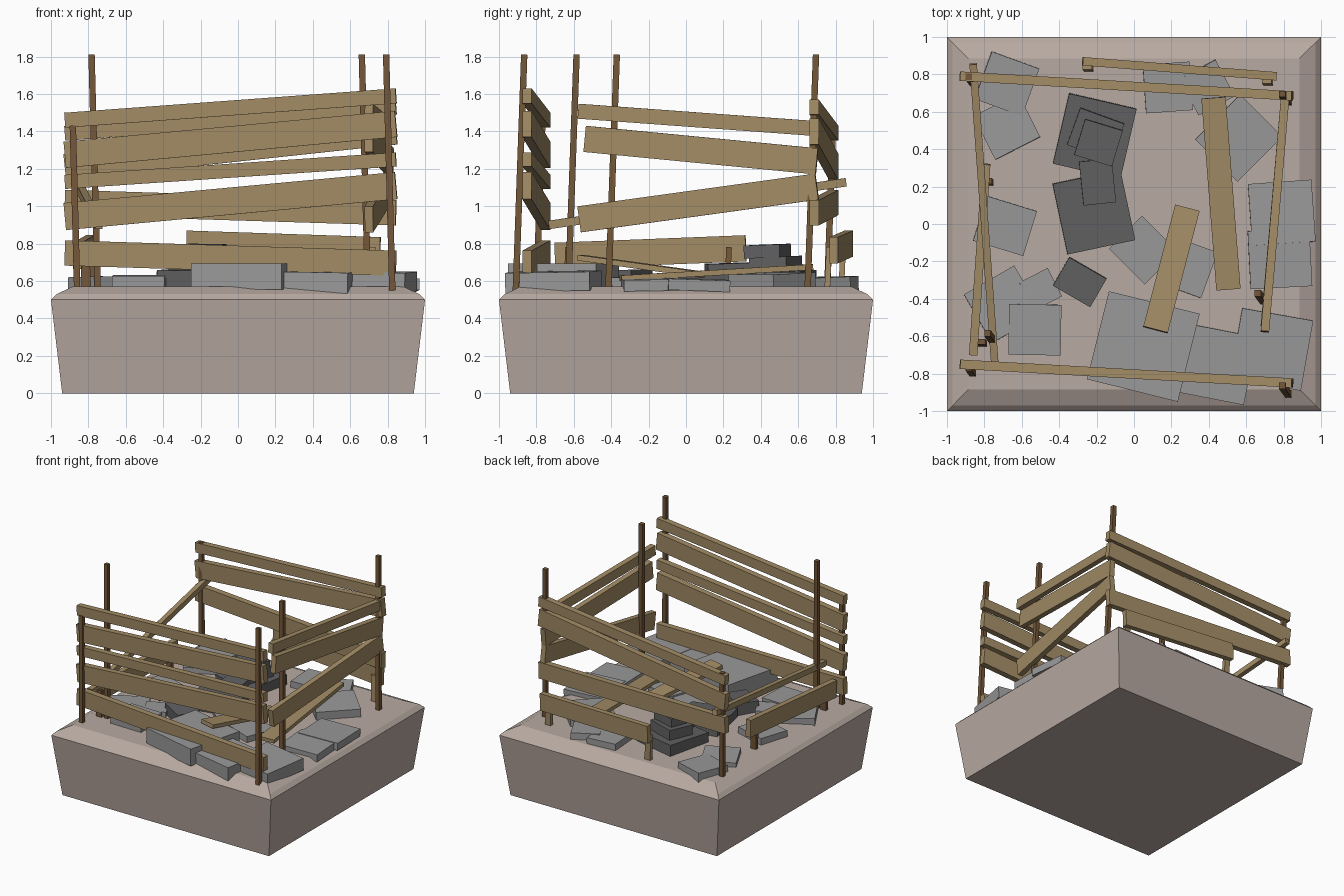
import bpy, bmesh
from math import radians
from mathutils import Vector, Matrix, Euler


def mat(name, r, g, b):
    m = bpy.data.materials.new(name)
    m.diffuse_color = (r, g, b, 1)
    return m


EARTH = mat("earth", 0.48, 0.40, 0.36)
WOOD = mat("plank_wood", 0.36, 0.26, 0.13)
POST = mat("post_wood", 0.17, 0.095, 0.04)
STONE = mat("stone", 0.32, 0.32, 0.32)
DARK = mat("dark_stone", 0.12, 0.12, 0.125)


def box(name, matrix, size, material):
    bm = bmesh.new()
    bmesh.ops.create_cube(bm, size=1)
    bm.transform(matrix @ Matrix.Diagonal((*size, 1)))
    me = bpy.data.meshes.new(name)
    bm.to_mesh(me)
    bm.free()
    me.materials.append(material)
    ob = bpy.data.objects.new(name, me)
    bpy.context.collection.objects.link(ob)
    return ob


def beam(name, a, b, height, thick, material, side=None):
    """Box whose axis runs from a to b; 'side' is the thickness direction hint."""
    a, b = Vector(a), Vector(b)
    x = (b - a).normalized()
    y = Vector(side).normalized() if side else Vector((0, 0, 1)).cross(x).normalized()
    z = x.cross(y).normalized()
    y = z.cross(x)
    m = Matrix((x, y, z)).transposed().to_4x4()
    m.translation = (a + b) / 2
    return box(name, m, ((b - a).length, thick, height), material)


def slab(name, x, y, top, w, d, rot, material, thick=0.1, tx=0, ty=0):
    m = Matrix.Translation((x, y, top - thick / 2)) @ Euler(
        (radians(tx), radians(ty), radians(rot))).to_matrix().to_4x4()
    return box(name, m, (w, d, thick), material)


# ground block: tapered sides and a sloped rim
bm = bmesh.new()
rings = []
for s, z in ((0.94, 0), (1.0, 0.5), (0.97, 0.53), (0.885, 0.57)):
    rings.append([bm.verts.new((s * i, s * j, z))
                  for i, j in ((-1, -1), (1, -1), (1, 1), (-1, 1))])
for lo, hi in zip(rings, rings[1:]):
    for k in range(4):
        n = (k + 1) % 4
        bm.faces.new((lo[k], lo[n], hi[n], hi[k]))
bm.faces.new(rings[0][::-1])
bm.faces.new(rings[-1])
me = bpy.data.meshes.new("ground_block")
bm.to_mesh(me)
bm.free()
me.materials.append(EARTH)
bpy.context.collection.objects.link(bpy.data.objects.new("ground_block", me))

# leaning upright posts (base x, base y, top z)
for i, (x, y, top) in enumerate((
        (-0.86, -0.80, 1.43), (0.825, -0.91, 1.81), (-0.75, -0.63, 1.81),
        (0.695, -0.415, 1.81), (0.825, 0.65, 1.81), (-0.86, 0.755, 1.44))):
    k = (top - 0.55) / 1.26
    beam(f"post_{i}", (x, y, 0.55), (x - 0.033 * k, y + 0.045 * k, top),
         0.034, 0.034, POST, side=(0, 1, 0))

# front fence: (left mid z, right mid z, height)
for i, (zl, zr, h) in enumerate((
        (1.46, 1.59, 0.08), (1.275, 1.44, 0.14), (1.13, 1.25, 0.075),
        (0.945, 1.11, 0.145), (0.75, 0.695, 0.135))):
    beam(f"front_plank_{i}", (-0.925, -0.75, zl), (0.845, -0.85, zr), h, 0.05, WOOD)

# back fence
for i, (zl, zr, h) in enumerate((
        (1.39, 1.53, 0.08), (1.21, 1.40, 0.14), (1.02, 0.965, 0.135))):
    beam(f"back_plank_{i}", (-0.925, 0.79, zl), (0.845, 0.685, zr), h, 0.05, WOOD)

# right fence: (front y, front z, back z, height)
for i, (y, zf, zb, h) in enumerate((
        (-0.575, 1.508, 1.415, 0.08), (-0.54, 1.36, 1.24, 0.14),
        (-0.57, 0.93, 1.105, 0.14))):
    beam(f"right_plank_{i}", (0.70, y, zf), (0.81, 0.70, zb), h, 0.045, WOOD)

# left rail and the two low boards with their stub legs
beam("left_rail", (-0.745, -0.735, 0.90), (-0.86, 0.855, 1.128), 0.045, 0.04, WOOD)
beam("left_low_board", (-0.86, -0.70, 0.735), (-0.79, 0.32, 0.775), 0.14, 0.045, WOOD)
beam("back_low_board", (-0.275, 0.87, 0.80), (0.76, 0.79, 0.765), 0.14, 0.045, WOOD)
for i, (x, y) in enumerate(((-0.24, 0.83), (0.72, 0.755), (-0.775, 0.22), (-0.81, -0.64))):
    beam(f"stub_leg_{i}", (x, y, 0.55), (x - 0.01, y + 0.01, 0.78),
         0.05, 0.03, WOOD if i < 2 else POST, side=(0, 1, 0))

# loose boards lying in the rubble
beam("loose_board_long", (0.425, 0.675, 0.675), (0.505, -0.35, 0.615), 0.03, 0.13, WOOD)
beam("loose_board_short", (0.285, 0.085, 0.635), (0.115, -0.565, 0.725), 0.03, 0.135, WOOD)

# rubble: x, y, top z, width, depth, turn, thickness, tilt x, tilt y
for i, (x, y, top, w, d, rot, th, tx, ty) in enumerate((
        (-0.68, 0.75, 0.62, 0.27, 0.27, -20, 0.08, 1, 2),
        (-0.68, 0.52, 0.61, 0.27, 0.26, 27, 0.08, -2, 0),
        (0.18, 0.73, 0.62, 0.25, 0.26, 4, 0.08, 0, 1),
        (0.39, 0.73, 0.62, 0.22, 0.22, 28, 0.08, 2, 0),
        (0.56, 0.46, 0.64, 0.34, 0.32, 45, 0.08, 2, 0),
        (0.79, 0.06, 0.61, 0.34, 0.33, 4, 0.06, -2, 1),
        (0.78, -0.185, 0.61, 0.33, 0.31, 3, 0.06, 1, 1),
        (0.05, -0.14, 0.61, 0.25, 0.27, 45, 0.07, 1, 0),
        (0.28, -0.23, 0.62, 0.26, 0.26, -20, 0.07, -1, 1),
        (0.05, -0.655, 0.695, 0.50, 0.485, -14, 0.14, 0, 0),
        (0.44, -0.75, 0.65, 0.37, 0.37, -11, 0.11, 1, 1),
        (0.735, -0.67, 0.65, 0.385, 0.38, -10, 0.10, 1, 1),
        (-0.69, -0.01, 0.62, 0.28, 0.25, -17, 0.08, 1, 1),
        (-0.50, -0.35, 0.62, 0.17, 0.17, 27, 0.08, 0, 2),
        (-0.53, -0.565, 0.63, 0.28, 0.27, -1, 0.08, 1, 0),
        (-0.70, -0.43, 0.62, 0.31, 0.30, 30, 0.08, -1, 1))):
    slab(f"rubble_slab_{i}", x, y, top, w, d, rot, STONE, th, tx, ty)

# dark stone pile
for i, (x, y, top, w, d, rot, th) in enumerate((
        (-0.21, 0.47, 0.65, 0.37, 0.385, -13, 0.09),
        (-0.215, 0.065, 0.64, 0.37, 0.385, 12, 0.09),
        (-0.29, -0.31, 0.66, 0.23, 0.175, -30, 0.10),
        (-0.205, 0.48, 0.73, 0.25, 0.21, -20, 0.08),
        (-0.19, 0.435, 0.795, 0.21, 0.20, -17, 0.07),
        (-0.195, 0.225, 0.695, 0.175, 0.235, 6, 0.045))):
    slab(f"dark_stone_{i}", x, y, top, w, d, rot, DARK, th, 2, 1)
